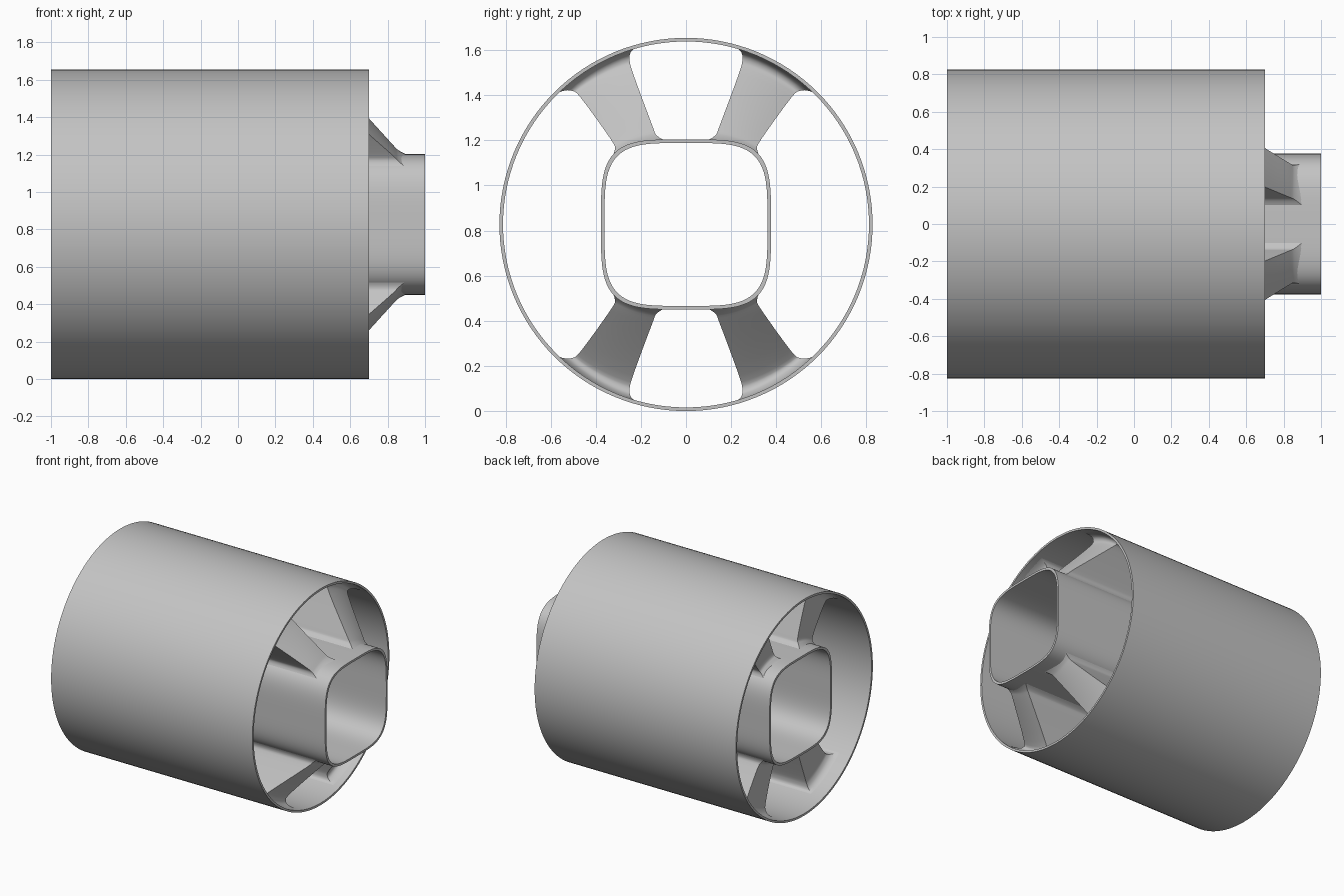
import bpy, bmesh
from math import sin, cos, pi, atan2, hypot
from mathutils import Vector

if "Cube" in bpy.data.objects:
    bpy.data.objects.remove(bpy.data.objects["Cube"])

R = 0.827           # outer tube radius, also the height of the axis
WALL = 0.016

grey = bpy.data.materials.new("plain_grey")
grey.use_nodes = True
grey.diffuse_color = (0.55, 0.55, 0.55, 1)
grey.node_tree.nodes["Principled BSDF"].inputs["Base Color"].default_value = (0.55, 0.55, 0.55, 1)


def finish(bm, name):
    bmesh.ops.recalc_face_normals(bm, faces=bm.faces)
    mesh = bpy.data.meshes.new(name)
    bm.to_mesh(mesh)
    bm.free()
    mesh.materials.append(grey)
    obj = bpy.data.objects.new(name, mesh)
    bpy.context.collection.objects.link(obj)
    obj.location.z = R
    bpy.ops.object.select_all(action='DESELECT')
    obj.select_set(True)
    bpy.context.view_layer.objects.active = obj
    bpy.ops.object.shade_smooth_by_angle(angle=0.6)


def bridge(bm, a, b):
    for i in range(len(a)):
        k = (i + 1) % len(a)
        bm.faces.new((a[i], a[k], b[k], b[i]))


def tube(name, radius, power, x0, x1, count=128):
    """Hollow tube along x with a superellipse section."""
    def loop(x, r):
        pts = []
        for i in range(count):
            c, s = cos(2 * pi * i / count), sin(2 * pi * i / count)
            k = r / (abs(c) ** power + abs(s) ** power) ** (1 / power)
            pts.append(bm.verts.new((x, k * c, k * s)))
        return pts
    bm = bmesh.new()
    inner = radius - WALL
    loops = [loop(x0, radius), loop(x1, radius), loop(x1, inner), loop(x0, inner)]
    for i in range(4):
        bridge(bm, loops[i], loops[(i + 1) % 4])
    finish(bm, name)


def smooth_path(points, steps=4):
    """Catmull-Rom samples through the points."""
    p = [Vector(q) for q in points]
    p = [p[0]] + p + [p[-1]]
    out = []
    for i in range(1, len(p) - 2):
        a, b, c, d = p[i - 1:i + 3]
        for s in range(steps):
            t = s / steps
            out.append(0.5 * (2 * b + (c - a) * t + (2 * a - 5 * b + 4 * c - d) * t * t
                              + (3 * b - a - 3 * c + d) * t ** 3))
    return out + [p[-1]]


# Spoke edges from the inner tube outwards, flared where they meet the walls
upper_edge = smooth_path([(0.09, 0.37), (0.13, 0.395), (0.15, 0.44), (0.235, 0.67),
                          (0.25, 0.735), (0.24, 0.77), (0.20, 0.792)])
lower_edge = smooth_path([(0.33, 0.295), (0.315, 0.335), (0.335, 0.38), (0.465, 0.56),
                          (0.505, 0.592), (0.545, 0.592), (0.577, 0.578)])
# Sloped end and straight end of the spoke
ends = smooth_path([(0.91, -0.90), (0.86, -0.86), (0.815, -0.84), (0.61, -0.84),
                    (0.58, -0.85), (0.62, -0.88), (0.70, -0.93)])


def spoke(name, sy, sz, across=8):
    bm = bmesh.new()
    loops = []
    for a, b, e in zip(upper_edge, lower_edge, ends):
        row = []
        for j in range(across + 1):
            t = j / across
            r = hypot(*a) * (1 - t) + hypot(*b) * t
            ang = atan2(a.y, a.x) * (1 - t) + atan2(b.y, b.x) * t
            row.append((sy * r * cos(ang), sz * r * sin(ang)))
        pts = [(e.x, *q) for q in row] + [(e.y, *q) for q in reversed(row)]
        loops.append([bm.verts.new(q) for q in pts])
    for a, b in zip(loops, loops[1:]):
        bridge(bm, a, b)
    for cap in (loops[0], loops[-1]):
        bm.faces.new(cap)
    finish(bm, name)


tube("outer_tube", R, 2, -1, 0.7)
tube("inner_tube", 0.377, 4, -0.97, 1)
for sy, side in ((1, "back"), (-1, "front")):
    for sz, level in ((1, "upper"), (-1, "lower")):
        spoke(f"{level}_{side}_spoke", sy, sz)
